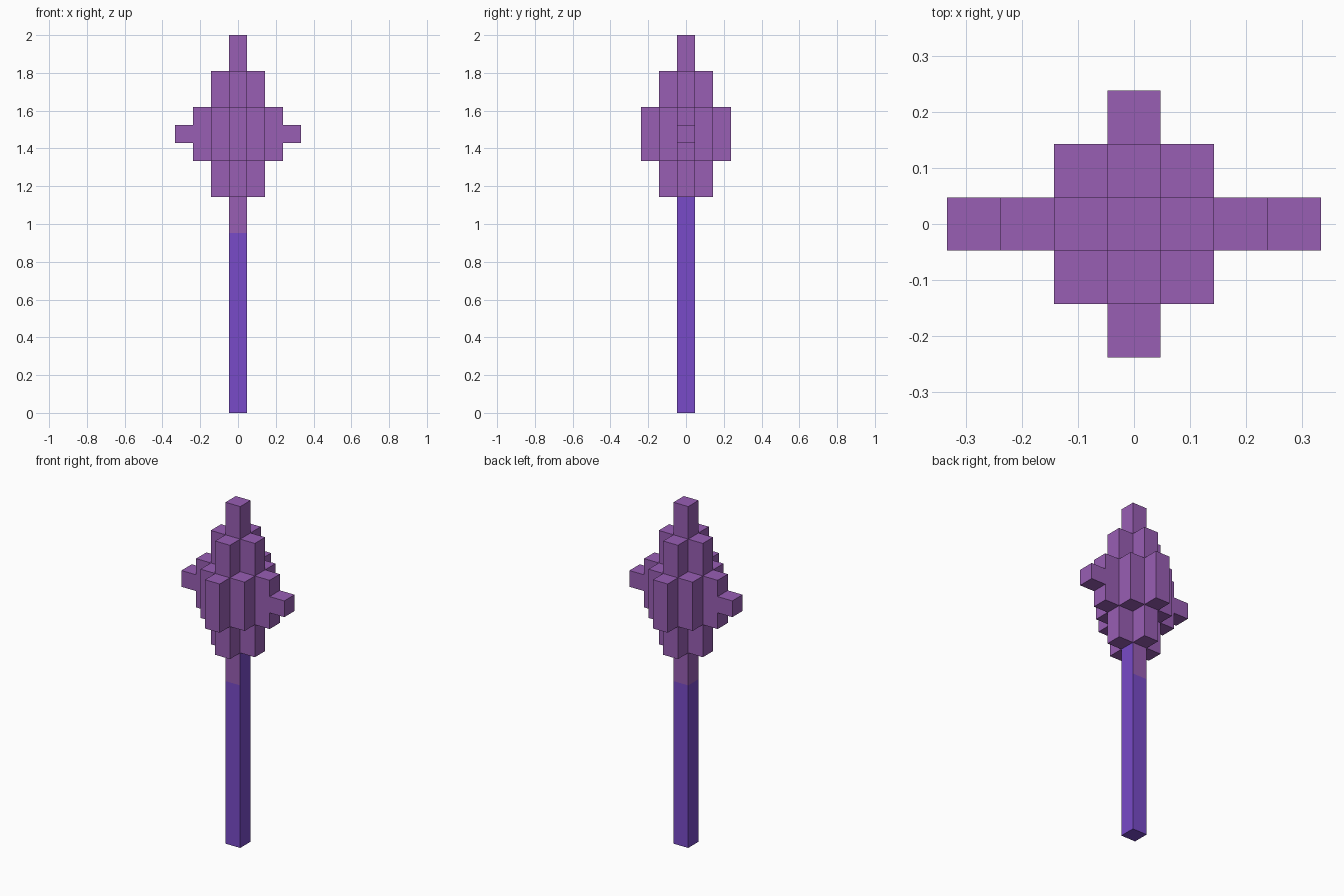
import bpy
import bmesh
from mathutils import Matrix, Vector

cube = bpy.data.objects.get("Cube")
if cube:
    bpy.data.objects.remove(cube, do_unlink=True)

U = 2 / 21  # edge of one block


def material(name, rgb):
    mat = bpy.data.materials.new(name)
    mat.use_nodes = True
    colour = (*rgb, 1)
    mat.diffuse_color = colour
    mat.node_tree.nodes["Principled BSDF"].inputs["Base Color"].default_value = colour
    return mat


purple = material("purple", (0.315, 0.112, 0.456))
violet = material("violet", (0.19, 0.07, 0.578))


def column(name, x, y, bottom, top, *mats):
    """Square column one block wide, placed in block units."""
    bm = bmesh.new()
    place = Matrix.Translation(Vector((x, y, (bottom + top) / 2)) * U)
    size = Matrix.Diagonal((U, U, (top - bottom) * U, 1))
    bmesh.ops.create_cube(bm, size=1, matrix=place @ size)
    mesh = bpy.data.meshes.new(name)
    bm.to_mesh(mesh)
    bm.free()
    for mat in mats:
        mesh.materials.append(mat)
    obj = bpy.data.objects.new(name, mesh)
    bpy.context.collection.objects.link(obj)
    return obj


# Handle, and a neck whose left side keeps the handle colour
column("handle", 0, 0, 0, 10, violet)
neck = column("neck", 0, 0, 10, 12, purple, violet)
for face in neck.data.polygons:
    face.material_index = int(face.normal.x > 0.5)

# Core and tip of the head
column("head_core", 0, 0, 12, 21, purple)

# Stepped columns around the core
sides = {"left": (1, 0), "right": (-1, 0), "front": (0, -1), "back": (0, 1)}
for side, (x, y) in sides.items():
    column("inner_column_" + side, x, y, 12, 19, purple)
    column("outer_column_" + side, 2 * x, 2 * y, 14, 17, purple)

for x, side in ((1, "left"), (-1, "right")):
    for y, end in ((-1, "front"), (1, "back")):
        column(f"corner_column_{end}_{side}", x, y, 14, 17, purple)
    # Side studs
    column("stud_" + side, 3 * x, 0, 15, 16, purple)
